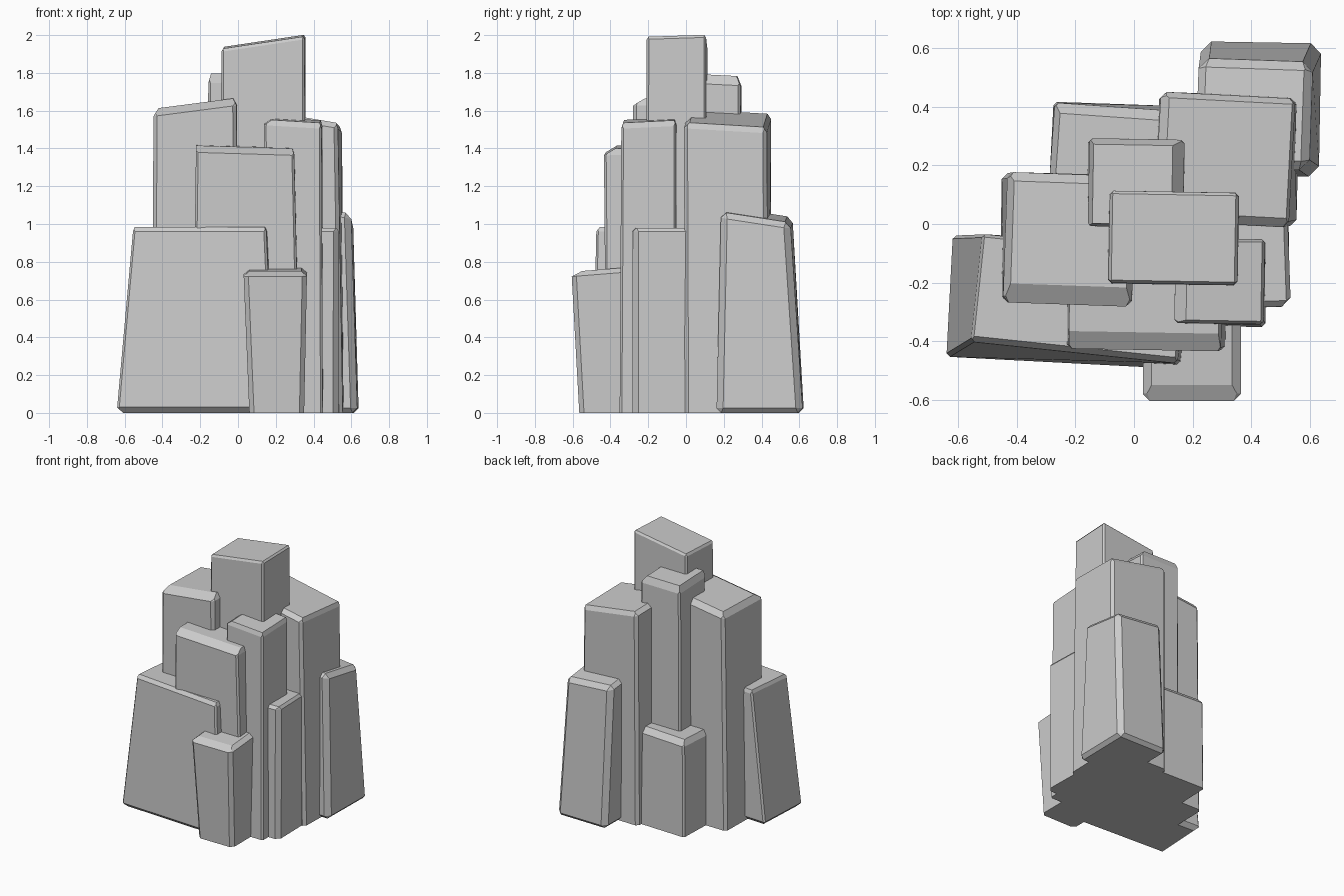
import bpy, bmesh, math
from mathutils import Matrix, Vector

if "Cube" in bpy.data.objects:
    bpy.data.objects.remove(bpy.data.objects["Cube"])


def rect(r, turn=0):
    """Four corners (x0, x1, y0, y1) anticlockwise, turned about the centre."""
    x0, x1, y0, y1 = r
    c = Vector(((x0 + x1) / 2, (y0 + y1) / 2))
    m = Matrix.Rotation(math.radians(turn), 2)
    return [c + m @ (Vector(p) - c) for p in ((x0, y0), (x1, y0), (x1, y1), (x0, y1))]


def column(name, base, crown, z, slope=(0, 0), rim=(.02, .02, .02, .02),
           drop=.03, turn=0, foot=0, chamfer=.012):
    """Rock pillar: base rectangle, wider rim, then a sloping chamfered crown.
    rim = how far the rim stands out from the crown (left, right, front, back)."""
    l, r, f, b = rim
    x0, x1, y0, y1 = crown
    cx, cy = (x0 + x1) / 2, (y0 + y1) / 2
    tilt = lambda p: z + slope[0] * (p.x - cx) + slope[1] * (p.y - cy)
    rings = []
    if foot:
        bx0, bx1, by0, by1 = base
        small = (bx0 + foot, bx1 - foot, by0 + foot, by1 - foot)
        rings.append([(p.x, p.y, 0) for p in rect(small, turn * .5)])
    rings.append([(p.x, p.y, foot) for p in rect(base, turn * .5)])
    rings.append([(p.x, p.y, tilt(p) - drop)
                  for p in rect((x0 - l, x1 + r, y0 - f, y1 + b), turn)])
    rings.append([(p.x, p.y, tilt(p)) for p in rect(crown, turn)])

    bm = bmesh.new()
    vs = [[bm.verts.new(p) for p in ring] for ring in rings]
    bm.faces.new(vs[0][::-1])
    bm.faces.new(vs[-1])
    for a, c in zip(vs, vs[1:]):
        for i in range(4):
            j = (i + 1) % 4
            bm.faces.new((a[i], a[j], c[j], c[i]))
    # narrow chamfers on the upright corners
    uprights = [e for e in bm.edges
                if abs(e.verts[0].co.z - e.verts[1].co.z) > .3]
    bmesh.ops.bevel(bm, geom=uprights, offset=chamfer, segments=1,
                    affect='EDGES', clamp_overlap=True)
    bmesh.ops.recalc_face_normals(bm, faces=bm.faces)
    me = bpy.data.meshes.new(name)
    bm.to_mesh(me)
    bm.free()
    ob = bpy.data.objects.new(name, me)
    bpy.context.collection.objects.link(ob)
    return ob


# tall central pillars
column("summit_pillar", (-.10, .36, -.21, .11), (-.075, .345, -.195, .10), 1.965,
       slope=(.15, .03), rim=(.01, .01, .01, .01), drop=.015, turn=-1)
column("rear_summit_pillar", (-.16, .18, -.01, .29), (-.14, .13, 0, .27), 1.79,
       slope=(0, -.05), rim=(.015, .04, .01, .02), drop=.05, turn=-1)
column("left_pillar", (-.455, .0, -.27, .17), (-.415, -.02, -.21, .14), 1.64,
       slope=(.13, 0), rim=(.025, .02, .065, .03), drop=.04, turn=-2, chamfer=.02)
column("right_rear_pillar", (.08, .56, 0, .44), (.11, .53, .03, .42), 1.56,
       slope=(-.17, -.05), rim=(.03, .01, .03, .02), drop=.03, turn=-3, chamfer=.02)
column("right_front_pillar", (.14, .45, -.35, -.05), (.18, .435, -.33, -.06), 1.55,
       slope=(-.06, .05), rim=(.04, .01, .01, .01), drop=.03, turn=-1)

# middle tier
column("front_pillar", (-.24, .33, -.42, -.10), (-.22, .29, -.37, -.12), 1.41,
       slope=(-.03, .02), rim=(0, .01, .06, .02), drop=.035, turn=-1)
column("rear_right_pillar", (.225, .635, .165, .62), (.24, .575, .22, .53), 1.05,
       slope=(-.09, -.15), rim=(.025, .03, .03, .03), drop=.03,
       turn=-2, foot=.025, chamfer=.035)
column("right_side_pillar", (.28, .53, -.285, .03), (.30, .515, -.265, .02), .98,
       rim=(.01, .015, .02, .01), drop=.02, turn=2, chamfer=.03)

# low outer blocks
column("front_left_block", (-.63, .20, -.475, -.06), (-.53, .16, -.42, -.08), .985,
       rim=(.01, .01, .02, .01), drop=.025, turn=-6, foot=.03)
column("front_low_block", (.06, .35, -.565, -.28), (.06, .335, -.55, -.33), .76,
       slope=(0, .08), rim=(.03, .03, .055, .02), drop=.025, chamfer=.025)
column("rear_left_block", (-.28, .14, .12, .41), (-.26, .12, .16, .365), .71,
       rim=(.02, .02, .02, .035), drop=.04, turn=-4)
